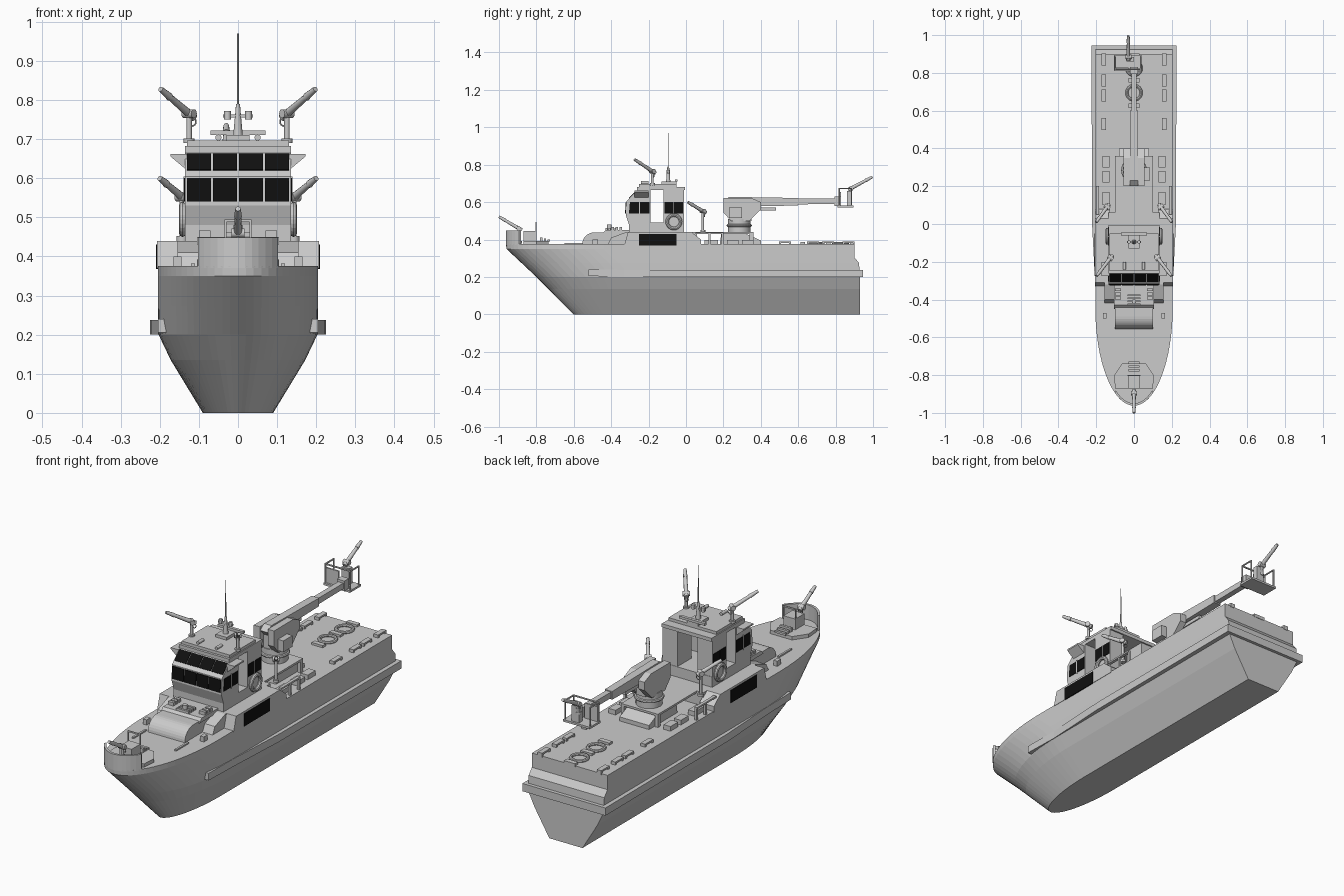
import bpy, bmesh
from math import pi, sin, cos, radians
from mathutils import Vector

if "Cube" in bpy.data.objects:
    bpy.data.objects.remove(bpy.data.objects["Cube"])

black = bpy.data.materials.new("dark_glass")
black.diffuse_color = (0.005, 0.005, 0.005, 1)
black.use_nodes = True
black.node_tree.nodes["Principled BSDF"].inputs["Base Color"].default_value = black.diffuse_color


def mesh(name, verts, faces, mat=None):
    me = bpy.data.meshes.new(name)
    me.from_pydata(verts, [], faces)
    bm = bmesh.new()
    bm.from_mesh(me)
    bmesh.ops.recalc_face_normals(bm, faces=bm.faces)
    bm.to_mesh(me)
    bm.free()
    ob = bpy.data.objects.new(name, me)
    bpy.context.collection.objects.link(ob)
    if mat:
        me.materials.append(mat)
    return ob


def loft(name, rings, mat=None):
    n, k = len(rings[0]), len(rings)
    faces = [(r*n+i, r*n+(i+1) % n, (r+1)*n+(i+1) % n, (r+1)*n+i)
             for r in range(k-1) for i in range(n)]
    faces += [tuple(range(n))[::-1], tuple(range((k-1)*n, k*n))]
    return mesh(name, [p for r in rings for p in r], faces, mat)


def prism_x(name, prof, x0, x1, mat=None):
    return loft(name, [[(x, y, z) for y, z in prof] for x in (x0, x1)], mat)


def box(name, x0, x1, y0, y1, z0, z1, mat=None):
    return prism_x(name, [(y0, z0), (y1, z0), (y1, z1), (y0, z1)], x0, x1, mat)


def boxes2(name, x0, x1, *a, **k):
    for s in (-1, 1):
        box(name, s*x0, s*x1, *a, **k)


def rod(name, a, b, r, r2=None, n=10):
    a, b = Vector(a), Vector(b)
    q = (b-a).to_track_quat('Z', 'Y')
    ring = lambda c, rr: [c + q @ Vector((rr*cos(2*pi*i/n), rr*sin(2*pi*i/n), 0)) for i in range(n)]
    ob = loft(name, [ring(a, r), ring(b, r if r2 is None else r2)])
    for p in ob.data.polygons:
        p.use_smooth = len(p.vertices) == 4 and n > 8
    return ob


def ring(name, loc, R, r, rot=(0, 0, 0)):
    bpy.ops.mesh.primitive_torus_add(location=loc, rotation=rot, major_radius=R, minor_radius=r,
                                     major_segments=24, minor_segments=8)
    bpy.context.object.name = name


def monitor(name, base, pivot, tip):
    # water cannon: pedestal, swivel, tapered barrel and nozzle
    b, p, t = Vector(base), Vector(pivot), Vector(tip)
    d = (t-p).normalized()
    rod(name+"_post", b, p, .007)
    rod(name+"_flange", b, b+Vector((0, 0, .012)), .014)
    side = d.cross(Vector((0, 0, 1))).normalized()
    rod(name+"_swivel", p-side*.016, p+side*.016, .012)
    rod(name+"_barrel", p-d*.02, p.lerp(t, .7), .011, .008)
    rod(name+"_nozzle", p.lerp(t, .68), t, .010, .007)
    ring(name+"_wheel", p-d*.012-Vector((0, 0, .015)), .011, .002, (pi/2, 0, 0))


# hull lofted from waterline outlines: z, half width, bow y, bow length, stern y
levels = [(0, .09, -.6, .35, .93), (.135, .172, -.735, .45, .93), (.2, .203, -.80, .5, .93),
          (.275, .205, -.88, .52, .925), (.305, .205, -.912, .52, .9), (.35, .205, -.96, .52, .9),
          (.375, .205, -.962, .52, .9)]


def outline(z, w, yb, L, ys):
    bow = [(-w*cos(pi*i/32), yb+L*(1-sin(pi*i/32)), z) for i in range(33)]
    return bow + [(w, ys, z), (-w, ys, z)]


loft("hull", [outline(*l) for l in levels])
plan = [(.19, -.37), (.205, -.33), (.222, 0), (.225, .945)]
plan += [(-x, y) for x, y in plan[::-1]]
loft("rubbing_strake", [[(x, y, z) for x, y in plan] for z in (.2, .238)])
for s in (-1, 1):
    prism_x("bow_spray_rail", [(-.52, .24), (-.52, .205), (-.33, .2), (-.33, .238)], s*.17, s*.205)

# bow bulwark follows the deck edge
for i in range(12):
    a, b = [radians(60+60*k/12) for k in (i, i+1)]
    pt = lambda t, o: (-(.205-o)*cos(t), -.962+.52-(.52-o)*sin(t))
    quad = [pt(a, 0), pt(b, 0), pt(b, .012), pt(a, .012)]
    loft("bow_bulwark", [[(x, y, z) for x, y in quad] for z in (.37, .448)])
oct_ = [(-.1, -.87), (-.105, -.8), (-.06, -.735), (.06, -.735), (.105, -.8), (.1, -.87)]
loft("bow_platform", [[(x, y, z) for x, y in oct_] for z in (.37, .392)])
box("bow_monitor_housing", -.032, .032, -.87, -.80, .39, .445)
boxes2("housing_post", .03, .034, -.805, -.8, .44, .495)
box("housing_rail", -.034, .034, -.805, -.8, .488, .495)
for i in range(3):
    box("bow_step", -.03, .03, -.78+i*.02, -.768+i*.02, .39, .412-i*.006)
monitor("bow_monitor", (0, -.89, .38), (0, -.895, .46), (0, -1, .522))

# rounded hood in front of the deckhouse
arc = [(-.49-.065*sin(a), .375+.063*cos(a)) for a in [pi/2*i/8 for i in range(9)]]
prism_x("fore_hood", arc[::-1] + [(-.32, .438), (-.32, .375)], -.1, .1)
prism_x("hood_top", [(-.45, .43), (-.43, .45), (-.30, .45), (-.30, .43)], -.105, .105)
for s in (-1, 1):
    prism_x("fore_side_rail", [(-.42, .37), (-.40, .41), (-.32, .44), (-.30, .44), (-.30, .37)], s*.1, s*.155)
    prism_x("side_house", [(-.33, .37), (-.31, .44), (.03, .44), (.08, .40), (.08, .37)], s*.13, s*.207)
    box("side_window", s*.2, s*.2095, -.25, -.05, .368, .43, black)
    box("fore_bollard", s*.145, s*.165, -.5, -.47, .37, .4)
    box("deck_rail_fore", s*.11, s*.12, -.65, -.55, .37, .382)
    for i in range(3):
        box("fore_grating", s*.07, s*.1, -.40+i*.022, -.385+i*.022, .448, .466)
for i in range(4):
    box("hood_grating", -.034, .034, -.43+i*.016, -.42+i*.016, .448, .462)
rod("fore_vent", (0, -.41, .44), (0, -.41, .48), .012)
box("center_house", -.135, .135, -.32, .06, .37, .44)

# wheelhouse with open passage between front and rear parts
box("wheelhouse_base", -.135, .135, -.305, -.01, .43, .49)
front = [(-.305, .44), (-.305, .48), (-.322, .53), (-.318, .605), (-.252, .672), (-.19, .672), (-.19, .44)]
prism_x("wheelhouse_front", front, -.135, .135)
for s in (-1, 1):
    box("wheelhouse_rear", s*.055, s*.135, -.12, -.012, .48, .67)
    loft("bridge_wing", [[(s*.13, y, .62), (s*.172, y, .655), (s*.172, y, .662), (s*.13, y, .662)]
                         for y in (-.275, -.2)])
    prism_x("front_side_window", [(-.305, .54), (-.195, .54), (-.195, .6), (-.30, .6)],
            s*.13, s*.1375, black)
    for y in (-.115, -.063):
        box("rear_side_window", s*.13, s*.1375, y, y+.047, .54, .6, black)
    box("window_post", s*.13, s*.139, -.25, -.245, .535, .605)
    ring("life_ring", (s*.142, -.065, .495), .036, .009, (0, pi/2, 0))
for i in range(4):
    x = -.131+i*.0665
    prism_x("front_window", [(-.326, .54), (-.322, .6), (-.31, .6), (-.31, .54)], x, x+.0625, black)
    prism_x("upper_window", [(-.306, .622), (-.266, .663), (-.26, .657), (-.30, .616)], x, x+.0625, black)
box("roof", -.135, .135, -.262, -.005, .665, .682)
box("roof_top", -.13, .13, -.25, -.05, .68, .696)
for s in (-1, 1):
    monitor("roof_monitor", (s*.125, -.18, .69), (s*.125, -.18, .765), (s*.198, -.275, .828))
    monitor("aft_monitor", (s*.143, .09, .44), (s*.143, .09, .552), (s*.2, .01, .6))

# mast and antennas
rod("mast_base", (0, -.095, .69), (0, -.095, .79), .014, .005)
rod("mast", (0, -.095, .78), (0, -.095, .97), .003, .002, 6)
box("radar_pedestal", -.03, .03, -.13, -.05, .695, .71)
box("radar_bar", -.07, .07, -.06, -.045, .71, .722)
box("lamp_bar", -.038, .038, -.10, -.09, .755, .763)
for s in (-1, 1):
    rod("mast_lamp", (s*.027, -.095, .75), (s*.027, -.095, .772), .009)
    rod("roof_horn", (s*.05, -.24, .704), (s*.05, -.2, .704), .008)

# boat deck behind the wheelhouse
box("boat_deck", -.1, .1, .05, .36, .43, .44)
prism_x("crane_pedestal", [(.18, .37), (.19, .44), (.3, .44), (.4, .395), (.4, .37)], -.08, .08)
for s in (-1, 1):
    box("side_rail", s*.185, s*.2, .05, .2, .43, .438)
    for y in (.12, .19):
        box("side_rail_post", s*.187, s*.198, y, y+.01, .37, .435)
    box("boat_deck_post", s*.085, s*.1, .34, .36, .37, .435)
    for y0, y1 in ((.1, .17), (.22, .28), (.3, .36)):
        box("deck_locker", s*.13, s*.168, y0, y1, .37, .398)

# crane: turntable, head, boom and basket
rod("crane_column", (0, .285, .43), (0, .285, .51), .06, n=24)
ring("crane_bearing", (0, .285, .475), .06, .008)
head = [(.2, .545), (.24, .5), (.34, .5), (.40, .56), (.40, .6), (.35, .622), (.2, .622)]
for s in (-1, 1):
    prism_x("crane_cheek", head, s*.022, s*.055)
box("crane_core", -.025, .025, .23, .35, .5, .58)
box("crane_motor", .055, .085, .23, .3, .515, .57)
prism_x("boom_outer", [(.2, .605), (.23, .575), (.6, .582), (.6, .622), (.23, .628)], -.02, .02)
prism_x("boom_inner", [(.58, .588), (.82, .59), (.82, .618), (.58, .618)], -.014, .014)
box("boom_ram", -.009, .009, .36, .48, .555, .572)
box("boom_tip", -.02, .02, .795, .83, .58, .63)
box("basket_floor", -.105, .04, .81, .895, .572, .582)
box("basket_panel", -.1, -.03, .82, .828, .58, .655)
box("basket_control", -.04, .0, .86, .885, .58, .66)
for x in (-.1, .035):
    for y in (.82, .885):
        rod("basket_post", (x, y, .575), (x, y, .675), .004, n=6)
    rod("basket_rail", (x, .82, .673), (x, .885, .673), .004, n=6)
rod("basket_front_rail", (-.1, .82, .673), (.035, .82, .673), .004, n=6)
monitor("basket_monitor", (-.03, .875, .62), (-.03, .885, .675), (-.03, .997, .735))

# aft deck fittings
for y in (.695, .825):
    ring("deck_ring", (0, y, .379), .038, .008)
for y in (.625, .76, .89):
    box("deck_plate", -.03, .03, y-.012, y+.012, .37, .386)
for s in (-1, 1):
    for y in (.53, .68, .76, .87):
        box("fairlead_top", s*.148, s*.172, y-.032, y+.032, .382, .39)
        for e in (-.032, .022):
            box("fairlead_foot", s*.148, s*.172, y+e, y+e+.01, .37, .384)
